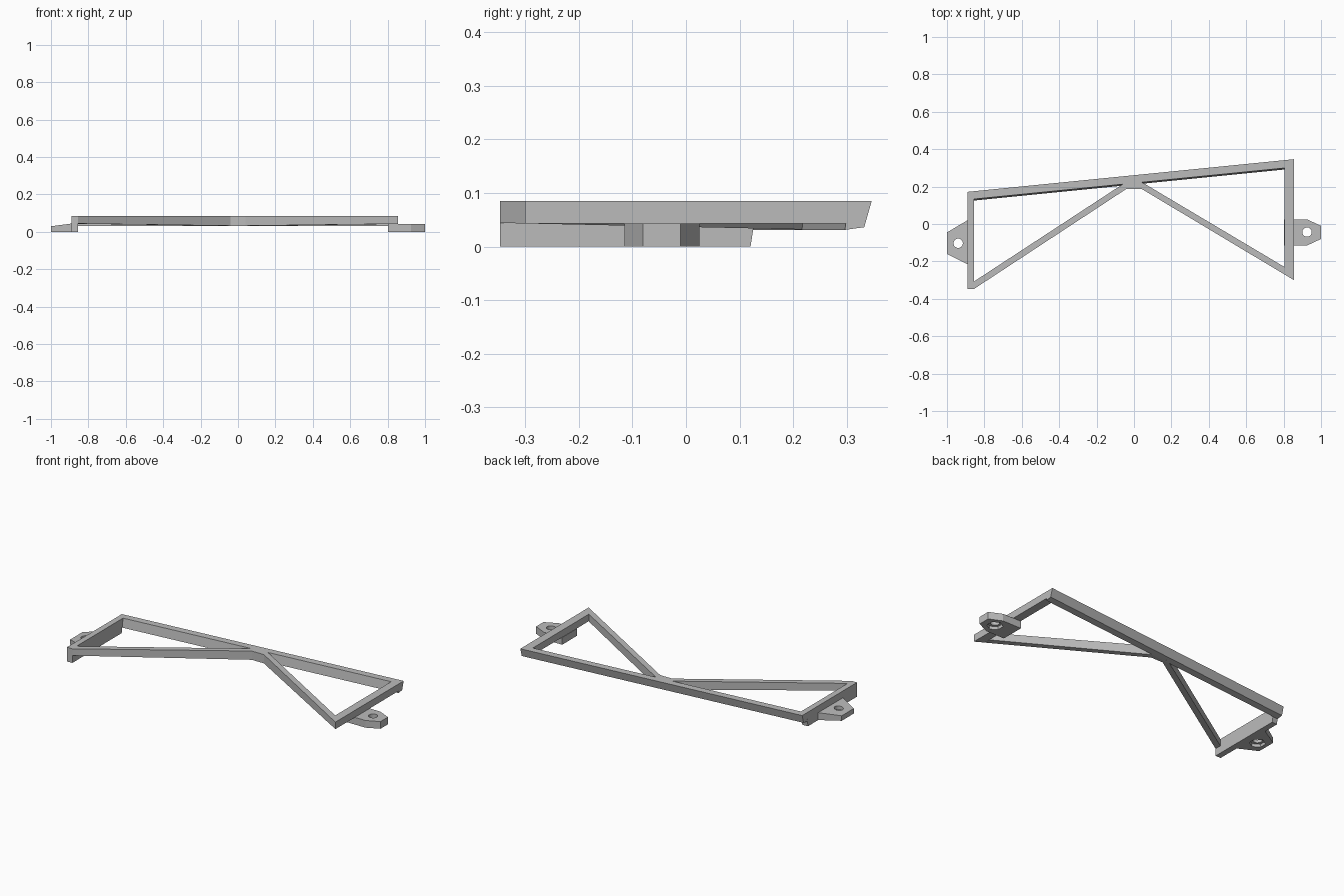
import bpy
import bmesh
from mathutils import Vector

cube = bpy.data.objects.get("Cube")
if cube:
    bpy.data.objects.remove(cube, do_unlink=True)

grey = bpy.data.materials.new("light grey")
grey.use_nodes = True
colour = (0.5, 0.5, 0.5, 1)
grey.diffuse_color = colour
grey.node_tree.nodes["Principled BSDF"].inputs["Base Color"].default_value = colour

TOP, MID = 0.085, 0.043


def loft(name, low, high):
    """Solid between a lower and an upper outline of matching 3D points."""
    bm = bmesh.new()
    a = [bm.verts.new(p) for p in low]
    b = [bm.verts.new(p) for p in high]
    bm.faces.new(a[::-1])
    bm.faces.new(b)
    for i in range(len(a)):
        j = (i + 1) % len(a)
        bm.faces.new((a[i], a[j], b[j], b[i]))
    bmesh.ops.recalc_face_normals(bm, faces=bm.faces[:])
    mesh = bpy.data.meshes.new(name)
    bm.to_mesh(mesh)
    bm.free()
    mesh.materials.append(grey)
    obj = bpy.data.objects.new(name, mesh)
    bpy.context.scene.collection.objects.link(obj)
    return obj


def prism(name, outline, bottom, top):
    """Upright prism; bottom and top are height functions of x and y."""
    return loft(name, [(x, y, bottom(x, y)) for x, y in outline],
                [(x, y, top(x, y)) for x, y in outline])


def level(z):
    return lambda x, y: z


def rail_y(x, offset):
    return 0.261 + 0.1 * x - offset


def cut(obj, x, y, radius, sides, low, high):
    bpy.ops.mesh.primitive_cylinder_add(vertices=sides, radius=radius, depth=high - low,
                                        location=(x, y, (low + high) / 2))
    cutter = bpy.context.object
    cutter.name = obj.name + "_cutter"
    cutter.hide_render = True
    mod = obj.modifiers.new("hole", "BOOLEAN")
    mod.operation = "DIFFERENCE"
    mod.solver = "EXACT"
    mod.object = cutter
    bpy.context.view_layer.objects.active = obj
    bpy.ops.object.modifier_apply(modifier=mod.name)
    bpy.data.objects.remove(cutter, do_unlink=True)


# Back rail: a tilted section swept along a slightly skewed line
section = [(0, TOP), (0.042, TOP), (0.05, 0.031), (0.014, 0.036)]
ends = [[(x, rail_y(x, o), z) for o, z in section] for x in (-0.89, 0.855)]
loft("back_rail", *ends)

# Side bars, meeting the inner face of the rail
x0, x1 = -0.89, -0.855
loft("right_side_bar",
     [(x0, -0.347, 0), (x1, -0.347, 0), (x1, rail_y(x1, 0.055), 0), (x0, rail_y(x0, 0.055), 0)],
     [(x0, -0.347, TOP), (x1, -0.347, TOP), (x1, rail_y(x1, 0.042), TOP), (x0, rail_y(x0, 0.042), TOP)])
x0, x1 = 0.805, 0.855
loft("left_side_bar",
     [(x0, -0.27, MID), (x1, -0.3, MID), (x1, rail_y(x1, 0.048), MID), (x0, rail_y(x0, 0.048), MID)],
     [(x0, -0.27, TOP), (x1, -0.3, TOP), (x1, rail_y(x1, 0.042), TOP), (x0, rail_y(x0, 0.042), TOP)])


# Diagonal struts and their joint, with the underside dropping to the rail
def underside(x, y):
    return MID - 0.0215 * (y + 0.3)


prism("right_strut", [(-0.855, -0.347), (-0.04, 0.188), (-0.04, 0.218), (-0.06, 0.213), (-0.855, -0.307)],
      underside, level(TOP))
prism("left_strut", [(0.04, 0.188), (0.805, -0.27), (0.805, -0.23), (0.06, 0.213), (0.04, 0.223)],
      underside, level(TOP))
prism("strut_joint", [(-0.04, 0.188), (0.04, 0.188), (0.04, 0.223), (-0.04, 0.215)],
      underside, level(TOP))

# Mounting tabs, each with a screw hole and a hexagonal nut pocket below
right_tab = prism("right_tab", [(-0.89, 0.02), (-1, -0.045), (-1, -0.16), (-0.89, -0.215)],
                  level(0), lambda x, y: 0.03 + 0.13 * (x + 1))
left_tab = prism("left_tab", [(0.803, -0.115), (0.925, -0.115), (1, -0.08), (1, -0.01),
                              (0.925, 0.025), (0.803, 0.025)], level(0), level(MID))
for tab, x, y in ((right_tab, -0.94, -0.103), (left_tab, 0.925, -0.043)):
    cut(tab, x, y, 0.025, 24, -0.05, 0.1)
    cut(tab, x, y, 0.044, 6, -0.05, 0.018)
